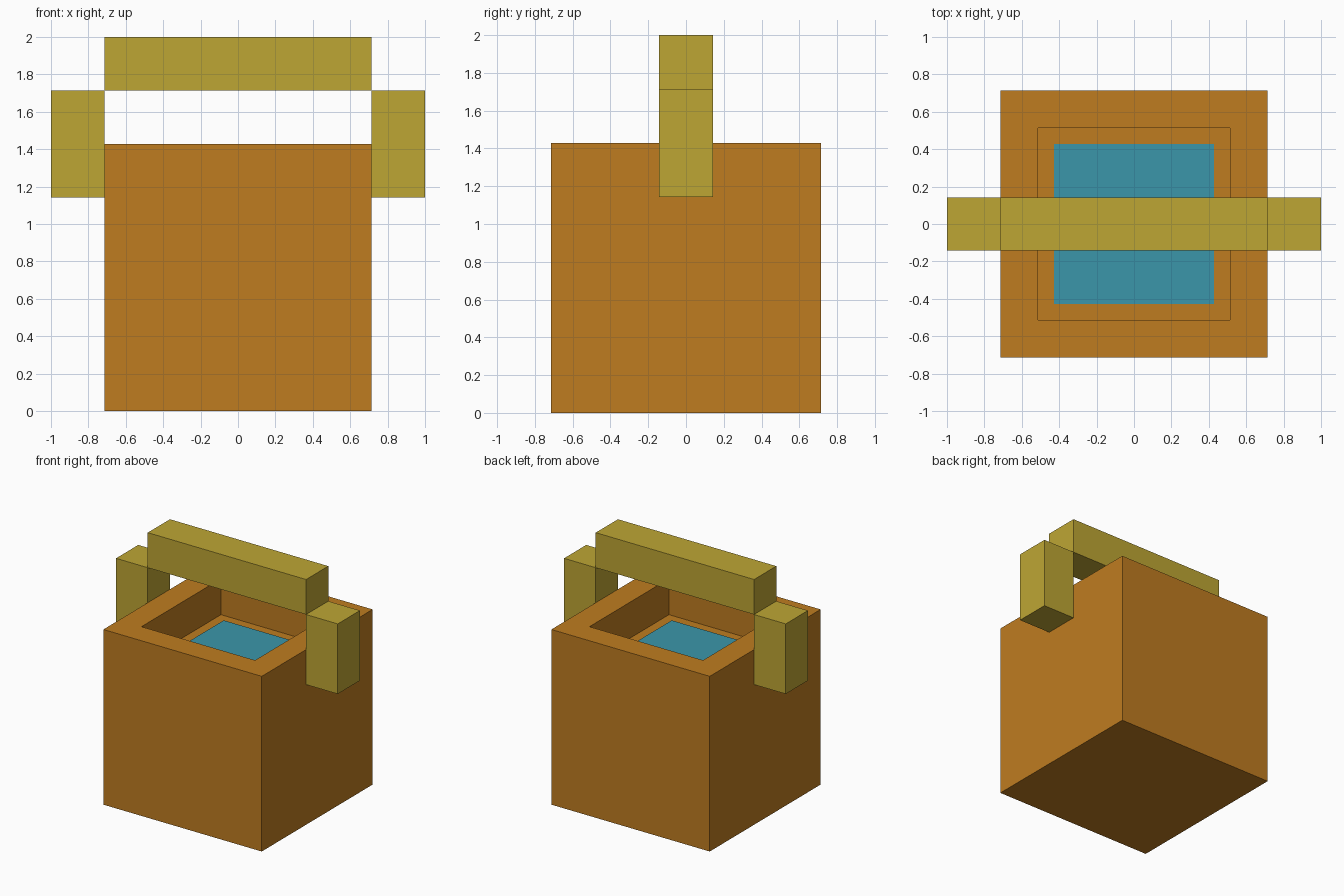
import bpy
import bmesh
from mathutils import Matrix, Vector

cube = bpy.data.objects.get("Cube")
if cube:
    bpy.data.objects.remove(cube, do_unlink=True)

U = 1 / 7  # modelling grid: the model is 14 units wide


def make_material(name, rgb):
    mat = bpy.data.materials.new(name)
    mat.use_nodes = True
    color = (*rgb, 1.0)
    mat.diffuse_color = color
    bsdf = next(n for n in mat.node_tree.nodes if n.type == "BSDF_PRINCIPLED")
    bsdf.inputs["Base Color"].default_value = color
    return mat


def box_mesh(low, high):
    """Box between two corners given in grid units."""
    low, high = Vector(low) * U, Vector(high) * U
    bm = bmesh.new()
    bmesh.ops.create_cube(bm, size=1, matrix=Matrix.Translation((low + high) / 2)
                          @ Matrix.Diagonal((*(high - low), 1)))
    return bm


def finish(bm, name, mat):
    mesh = bpy.data.meshes.new(name)
    bm.to_mesh(mesh)
    bm.free()
    mesh.materials.append(mat)
    obj = bpy.data.objects.new(name, mesh)
    bpy.context.collection.objects.link(obj)
    return obj


orange = make_material("bucket orange", (0.521, 0.202, 0.0144))
yellow = make_material("handle yellow", (0.515, 0.381, 0.0343))
blue = make_material("water blue", (0.0437, 0.305, 0.402))

# Bucket: a cube with a square well sunk into its top
RIM, DEPTH, PLATE = 2 * U, 2 * U, 0.008
bm = box_mesh((-5, -5, 0), (5, 5, 10))
top = max(bm.faces, key=lambda f: f.calc_center_median().z)
bmesh.ops.inset_region(bm, faces=[top], thickness=RIM)
well = bmesh.ops.extrude_discrete_faces(bm, faces=[top])["faces"]
bmesh.ops.translate(bm, verts=well[0].verts, vec=(0, 0, -DEPTH - PLATE))
bmesh.ops.recalc_face_normals(bm, faces=bm.faces)
finish(bm, "bucket", orange)

# Water: thin plate on the floor of the well
finish(box_mesh((-3, -3, 8 - PLATE / U), (3, 3, 8)), "water", blue)

# Handle: one bar across the top and a post on each side
finish(box_mesh((-5, -1, 12), (5, 1, 14)), "handle_bar", yellow)
for side, x in (("left", 5), ("right", -7)):
    finish(box_mesh((x, -1, 8), (x + 2, 1, 12)), f"handle_post_{side}", yellow)
